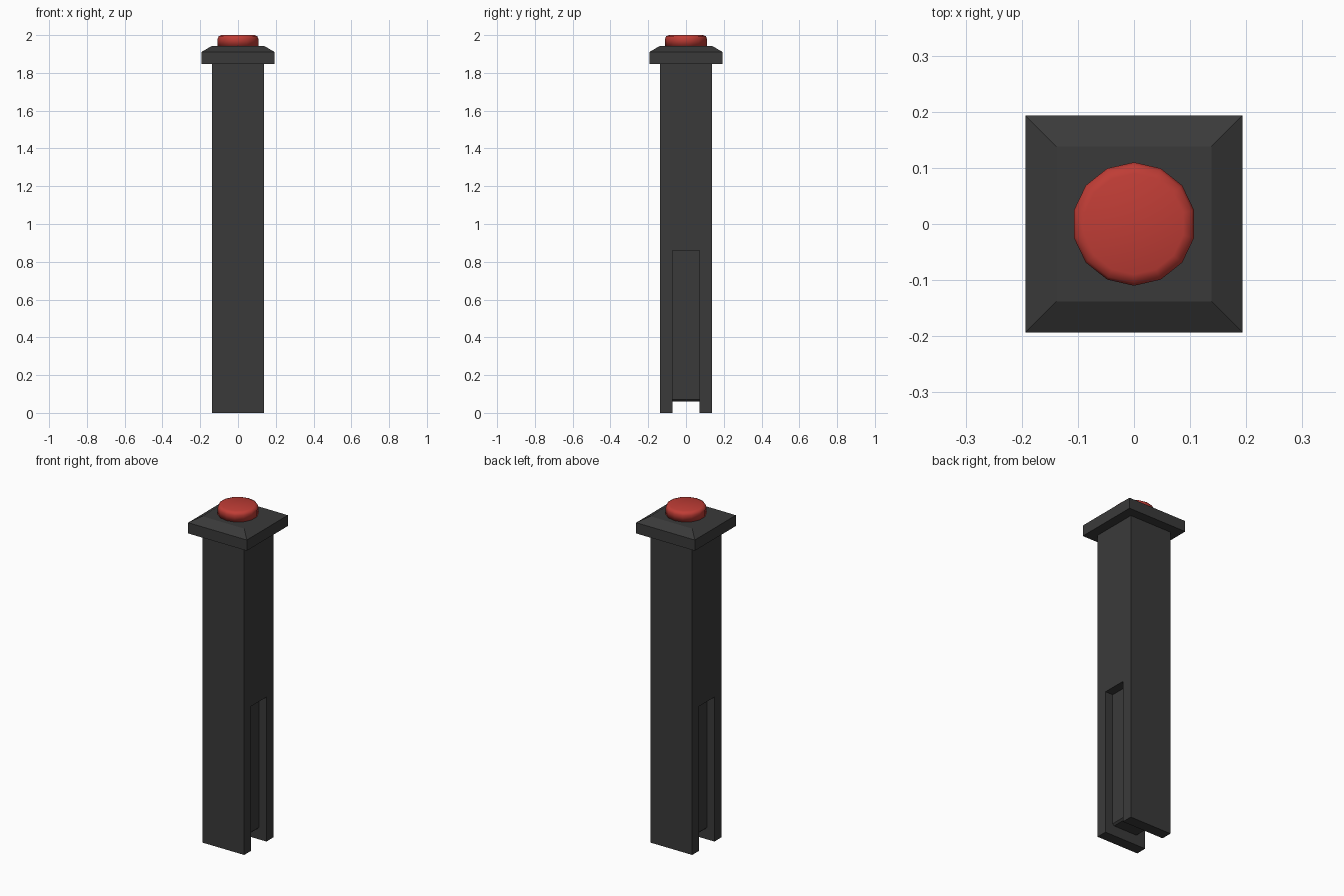
import bpy, bmesh, math

if "Cube" in bpy.data.objects:
    bpy.data.objects.remove(bpy.data.objects["Cube"])


def material(name, rgb):
    m = bpy.data.materials.new(name)
    m.diffuse_color = (*rgb, 1)
    m.use_nodes = True
    m.node_tree.nodes["Principled BSDF"].inputs["Base Color"].default_value = m.diffuse_color
    return m


charcoal = material("charcoal", (0.042, 0.042, 0.042))
red = material("red", (0.52, 0.046, 0.036))


def finish(name, bm, mat=None):
    bmesh.ops.recalc_face_normals(bm, faces=bm.faces)
    me = bpy.data.meshes.new(name)
    bm.to_mesh(me)
    bm.free()
    ob = bpy.data.objects.new(name, me)
    bpy.context.collection.objects.link(ob)
    if mat:
        me.materials.append(mat)
    return ob


def stack(name, rings, sides, mat, turn=0.0):
    """Closed solid from (radius, z) rings of a regular polygon."""
    bm = bmesh.new()
    loops = []
    for r, z in rings:
        angles = [turn + 2 * math.pi * i / sides for i in range(sides)]
        loops.append([bm.verts.new((r * math.cos(a), r * math.sin(a), z)) for a in angles])
    for lo, hi in zip(loops, loops[1:]):
        for i in range(sides):
            j = (i + 1) % sides
            bm.faces.new((lo[i], lo[j], hi[j], hi[i]))
    bm.faces.new(loops[0][::-1])
    bm.faces.new(loops[-1])
    return finish(name, bm, mat)


D = math.sqrt(2)      # half width to corner radius
Q = math.pi / 4

# square post
post = stack("post", [(0.137 * D, 0), (0.137 * D, 1.85)], 4, charcoal, Q)

# U-shaped cutter: side slots joined by a gap under the core
half = [(0.2, -0.1), (0.2, 0.86), (0.087, 0.86), (0.087, 0.07), (0.077, 0.06)]
outline = half + [(-x, z) for x, z in reversed(half)]
bm = bmesh.new()
face = bm.faces.new([bm.verts.new((x, -0.072, z)) for x, z in outline])
ext = bmesh.ops.extrude_face_region(bm, geom=[face])
bmesh.ops.translate(bm, vec=(0, 0.144, 0),
                    verts=[v for v in ext["geom"] if isinstance(v, bmesh.types.BMVert)])
cutter = finish("slot_cutter", bm)
cutter.hide_render = True

mod = post.modifiers.new("slots", "BOOLEAN")
mod.operation = "DIFFERENCE"
mod.solver = "EXACT"
mod.object = cutter
bpy.context.view_layer.objects.active = post
bpy.ops.object.modifier_apply(modifier=mod.name)
bpy.data.objects.remove(cutter)

# cap with sloped top
stack("cap", [(0.193 * D, 1.847), (0.193 * D, 1.911), (0.138 * D, 1.943)], 4, charcoal, Q)

# rounded 14-sided button
button = stack("button", [(0.11, 1.943), (0.11, 1.982), (0.105, 1.994), (0.09, 2.0)],
               14, red, math.pi / 2)
button.data.polygons.foreach_set("use_smooth", [True] * len(button.data.polygons))
